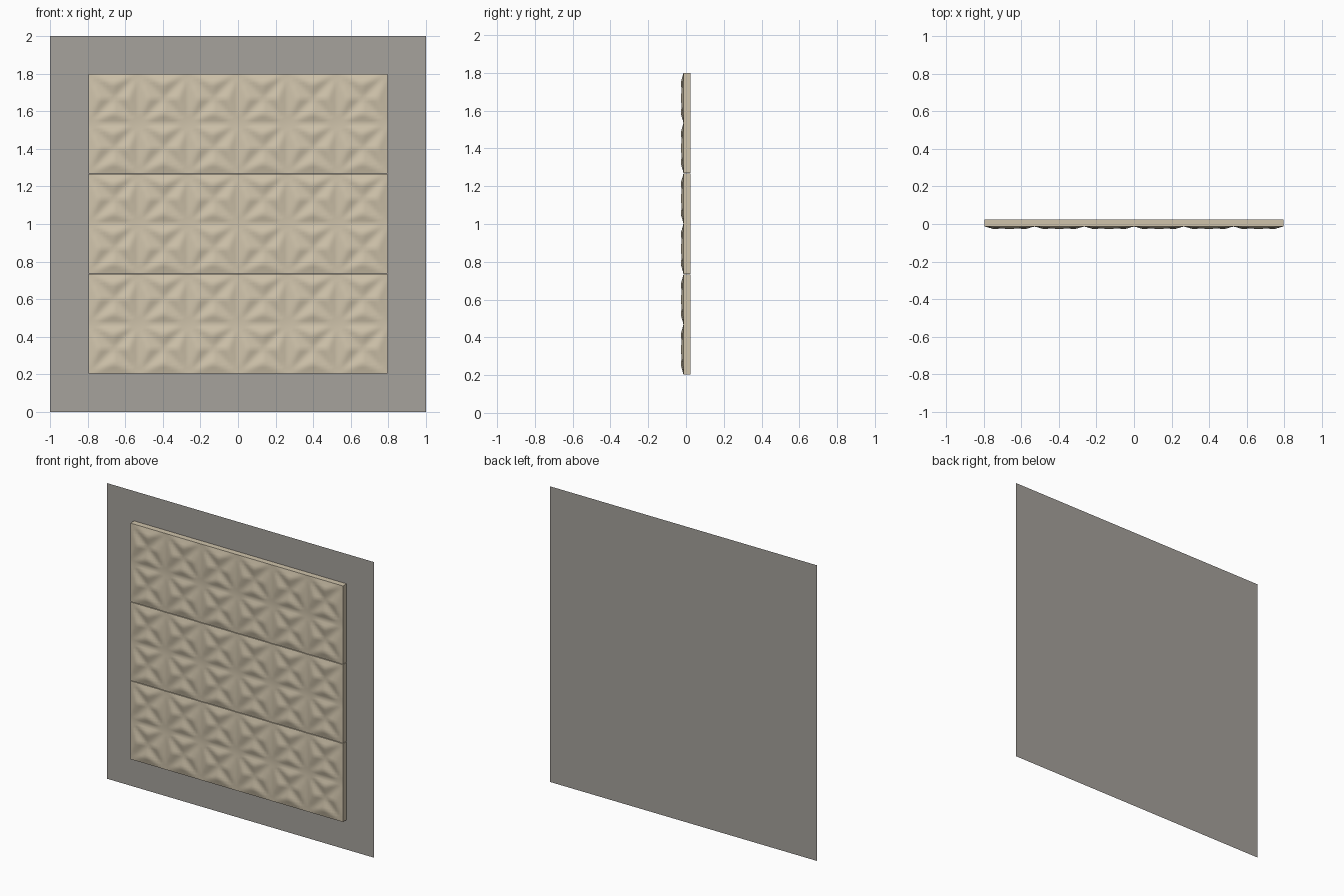
import bpy, bmesh, math

if "Cube" in bpy.data.objects:
    bpy.data.objects.remove(bpy.data.objects["Cube"])

CELL, NX, NZ, SUB = 0.265, 6, 2, 16      # embossed cells per panel
BACK, FRONT, RELIEF = 0.025, -0.014, 0.014


def material(name, rgb):
    m = bpy.data.materials.new(name)
    m.diffuse_color = (*rgb, 1)
    m.use_nodes = True
    m.node_tree.nodes["Principled BSDF"].inputs["Base Color"].default_value = m.diffuse_color
    return m


def finish(name, bm, mat):
    me = bpy.data.meshes.new(name)
    bm.to_mesh(me)
    bm.free()
    me.materials.append(mat)
    ob = bpy.data.objects.new(name, me)
    bpy.context.collection.objects.link(ob)
    return ob


def relief(u, v):
    """Four soft triangular pyramids per cell, valleys on edges and diagonals."""
    a, b = abs(u - 0.5), abs(v - 0.5)
    edge = 0.5 - max(a, b)
    diag = abs(a - b) / math.sqrt(2)
    t = min(1, min(edge, diag) / 0.207)
    return RELIEF * (0.5 * t + 0.5 * t * t * (3 - 2 * t))


grey = material("wall grey", (0.38, 0.36, 0.335))
cream = material("panel cream", (0.63, 0.55, 0.41))

# Backing wall: a single flat sheet
bm = bmesh.new()
bm.faces.new([bm.verts.new((x, 0.028, z)) for x, z in ((-1, 0), (1, 0), (1, 2), (-1, 2))])
finish("backing_wall", bm, grey)


# Embossed panel: relief front with sides and back
def panel(name, z0):
    bm = bmesh.new()
    nx, nz = NX * SUB, NZ * SUB
    step = CELL / SUB
    g = [[bm.verts.new(((i - nx / 2) * step,
                        FRONT - relief((i % SUB) / SUB, (j % SUB) / SUB),
                        z0 + j * step)) for i in range(nx + 1)] for j in range(nz + 1)]
    for j in range(nz):
        for i in range(nx):
            f = bm.faces.new((g[j][i], g[j][i + 1], g[j + 1][i + 1], g[j + 1][i]))
            f.smooth = True
    # Sides and back
    rim = [e for e in bm.edges if e.is_boundary]
    new = bmesh.ops.extrude_edge_only(bm, edges=rim)["geom"]
    for v in new:
        if isinstance(v, bmesh.types.BMVert):
            v.co.y = BACK
    bmesh.ops.holes_fill(bm, edges=[e for e in bm.edges if e.is_boundary], sides=0)
    bmesh.ops.recalc_face_normals(bm, faces=bm.faces)
    for e in bm.edges:
        if len(e.link_faces) == 2 and e.calc_face_angle(0) > math.radians(50):
            e.smooth = False
    finish(name, bm, cream)


for k, label in enumerate(("lower", "middle", "upper")):
    panel(label + "_panel", 0.203 + k * 0.5335)
